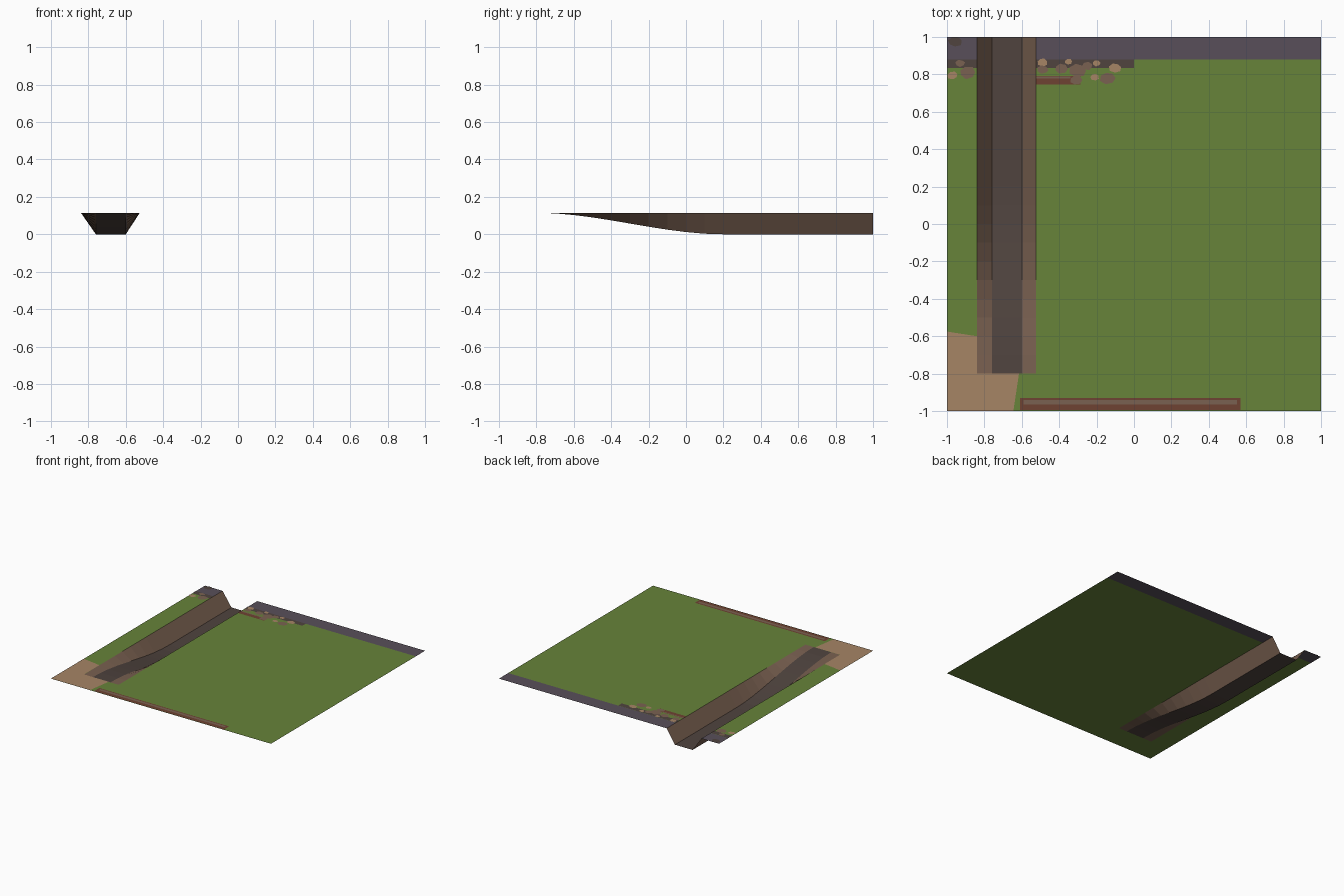
import bpy
import math
import random

random.seed(4)
cube = bpy.data.objects.get("Cube")
if cube:
    bpy.data.objects.remove(cube, do_unlink=True)

GROUND = 0.115
LEFT, RIGHT = -0.84, -0.525            # trench rim
FLOOR_L, FLOOR_R = -0.76, -0.60        # trench floor
HEAD, DEEP = -0.80, 0.20               # where the ramp starts and ends


def material(name, r, g, b):
    def linear(c):
        c /= 255
        return c / 12.92 if c <= 0.04045 else ((c + 0.055) / 1.055) ** 2.4
    colour = (linear(r), linear(g), linear(b), 1)
    m = bpy.data.materials.new(name)
    m.use_nodes = True
    m.diffuse_color = colour
    m.node_tree.nodes["Principled BSDF"].inputs["Base Color"].default_value = colour
    return m


grass = material("grass green", 103, 131, 58)
stone = material("paving grey", 88, 79, 90)
sand = material("sandy tan", 166, 133, 101)
timber = material("red brown timber", 110, 66, 50)
earth = material("earth brown", 122, 97, 81)
mud = material("dark mud", 80, 68, 63)


def mesh_object(name, verts, faces, mats, indices=None):
    me = bpy.data.meshes.new(name)
    me.from_pydata(verts, [], faces)
    for m in mats:
        me.materials.append(m)
    if indices:
        for p, i in zip(me.polygons, indices):
            p.material_index = i
    me.update()
    ob = bpy.data.objects.new(name, me)
    bpy.context.collection.objects.link(ob)
    return ob


def sheet(name, outline, mat, lift=0.0):
    verts = [(x, y, GROUND + lift) for x, y in outline]
    return mesh_object(name, verts, [range(len(verts))], [mat])


def rect(name, x0, x1, y0, y1, mat, lift=0.0):
    return sheet(name, [(x0, y0), (x1, y0), (x1, y1), (x0, y1)], mat, lift)


# Lawn and back path, left open along the trench
rect("lawn_front", -1, 1, -1, HEAD, grass)
for side, x0, x1 in (("right", -1, LEFT), ("left", RIGHT, 1)):
    rect("lawn_" + side, x0, x1, HEAD, 0.88, grass)
    rect("path_" + side, x0, x1, 0.88, 1, stone)

# Trench: an eased ramp that runs into a level channel
stations = [HEAD + 0.1 * i for i in range(11)] + [1.0]
verts, faces, indices = [], [], []
for y in stations:
    t = min(1, (y - HEAD) / (DEEP - HEAD))
    z = GROUND * (1 - t * t * (3 - 2 * t))
    verts += [(LEFT, y, GROUND), (FLOOR_L, y, z), (FLOOR_R, y, z), (RIGHT, y, GROUND)]
for row in range(len(stations) - 1):
    for col in range(3):
        a = row * 4 + col
        faces.append((a, a + 1, a + 5, a + 4))
        indices.append(1 if col == 1 else 0)
mesh_object("trench", verts, faces, [earth, mud], indices)

# Bare ground around the trench head
sheet("bare_ground", [(-1, -1), (-0.645, -1), (-0.615, HEAD), (LEFT, HEAD),
                      (LEFT, -0.60), (-1, -0.575)], sand, 0.001)

# Soil border below the path
rect("soil_border_right", -1, LEFT, 0.835, 0.88, mud, 0.001)
rect("soil_border_left", RIGHT, 0, 0.835, 0.88, mud, 0.001)

# Timber planks with a worn strip
rect("front_plank", -0.61, 0.57, -0.995, -0.93, timber, 0.001)
rect("front_plank_strip", -0.59, 0.55, -0.965, -0.942, earth, 0.002)
rect("back_plank", RIGHT, -0.285, 0.745, 0.79, timber, 0.001)
rect("back_plank_strip", RIGHT, -0.34, 0.778, 0.788, earth, 0.002)

# Flat scattered stones: x, y, half width, colour
stones = [(-0.49, 0.865, 0.03, sand), (-0.49, 0.825, 0.032, earth),
          (-0.39, 0.83, 0.035, earth), (-0.30, 0.82, 0.05, earth),
          (-0.31, 0.77, 0.032, earth), (-0.25, 0.845, 0.03, earth),
          (-0.20, 0.86, 0.022, sand), (-0.21, 0.785, 0.025, sand),
          (-0.14, 0.78, 0.045, earth), (-0.10, 0.835, 0.033, sand),
          (-0.35, 0.868, 0.02, sand), (-0.97, 0.795, 0.03, sand),
          (-0.89, 0.81, 0.045, earth), (-0.955, 0.975, 0.04, mud),
          (-0.93, 0.86, 0.025, earth)]
for i, (cx, cy, r, mat) in enumerate(stones):
    spin = random.uniform(0, 1)
    outline = []
    for k in range(7):
        a = spin + k * math.tau / 7
        d = r * random.uniform(0.85, 1.1)
        x = cx + d * math.cos(a)
        x = max(-1, min(x, LEFT)) if cx < LEFT else max(x, RIGHT)
        outline.append((x, cy + 0.75 * d * math.sin(a)))
    sheet("stone_%d" % (i + 1), outline, mat, 0.002 + 0.0001 * i)
